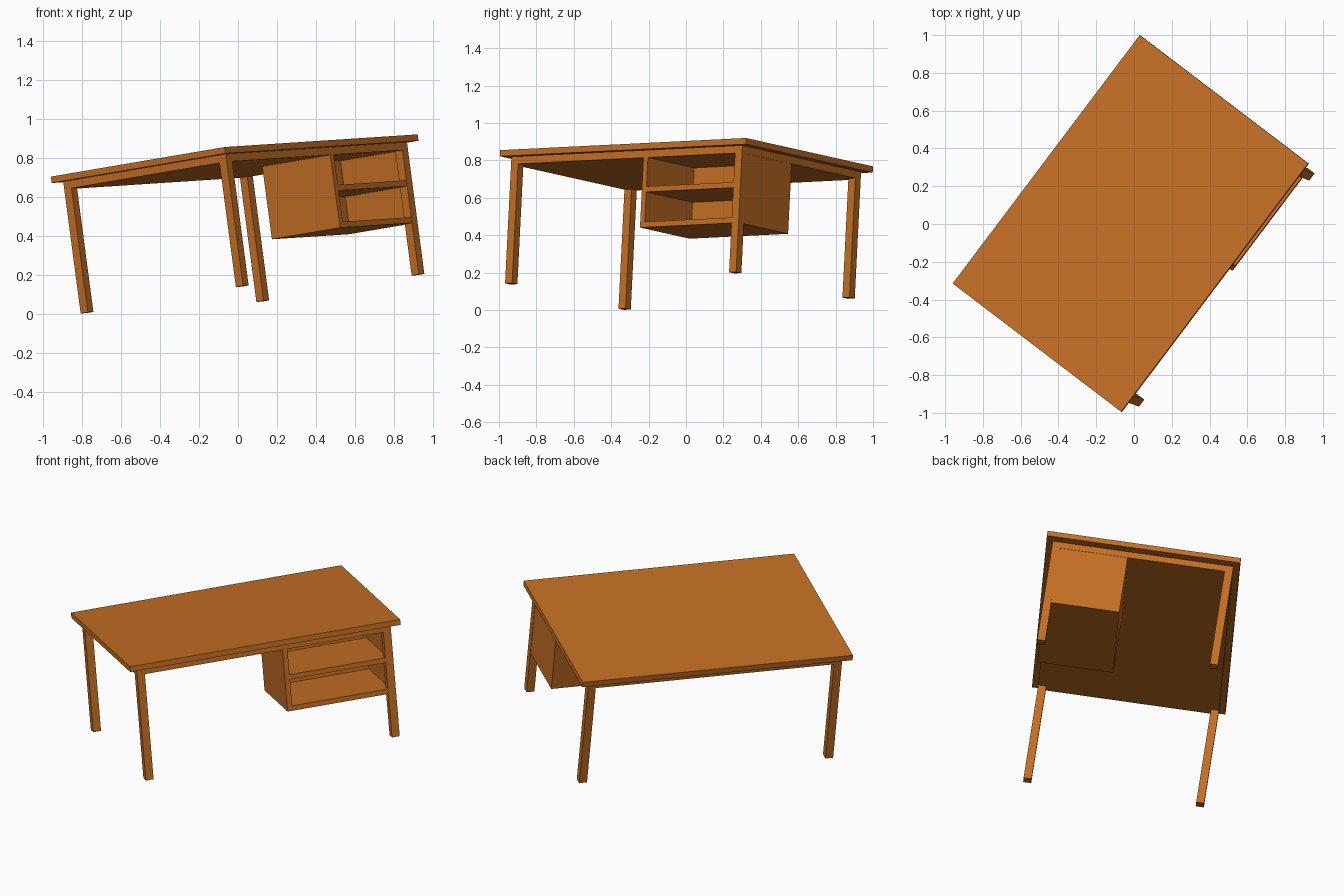
import bpy
from mathutils import Matrix, Vector

cube = bpy.data.objects.get("Cube")
if cube:
    bpy.data.objects.remove(cube, do_unlink=True)

# Single wood colour
wood = bpy.data.materials.new("orange_wood")
wood.use_nodes = True
color = (0.56, 0.16, 0.018, 1)
wood.diffuse_color = color
wood.node_tree.nodes["Principled BSDF"].inputs["Base Color"].default_value = color

# Tilted desk frame: along = length, out = towards the open front, down = leg direction
origin = Vector((-0.96, -0.315, 0.703))
along = Vector((0.99, 1.315, 0.065)).normalized()
out = Vector((0.895, -0.675, 0.152))
out = (out - along * out.dot(along)).normalized()
down = along.cross(out)
frame = Matrix((along, out, down)).transposed().to_4x4()
frame.translation = origin


def box(name, s, t, d):
    """Box spanning ranges along the length, depth and downward axes."""
    bpy.ops.mesh.primitive_cube_add(size=1)
    ob = bpy.context.object
    ob.name = ob.data.name = name
    size = [r[1] - r[0] for r in (s, t, d)]
    center = Vector([(r[0] + r[1]) / 2 for r in (s, t, d)])
    ob.data.transform(Matrix.Diagonal((*size, 1)))
    ob.matrix_world = frame @ Matrix.Translation(center)
    ob.data.materials.append(wood)
    return ob


length, depth, height = 1.647, 1.131, 0.716
top_t, under = 0.033, 0.073
inset_s, inset_t, leg = 0.05, 0.037, 0.047
end_s, end_t = length - inset_s, depth - inset_t

# Table top and the recessed slab below it
box("table_top", (0, length), (0, depth), (0, top_t))
box("under_slab", (inset_s, end_s), (inset_t, end_t), (top_t, under))

# Four square legs
for side, s in (("right", inset_s), ("left", end_s - leg)):
    for end, t in (("back", inset_t), ("front", end_t - leg)):
        box(f"{end}_{side}_leg", (s, s + leg), (t, t + leg), (under, height))

# Open-fronted cabinet hung beneath one end
panel = 0.03
s0, s1 = 0.936, end_s - 0.002
t0, t1 = 0.65, end_t - 0.001
bottom = 0.45
inner_s = (s0 + panel, s1 - panel)
inner_t = (t0 + panel, t1)
box("cabinet_inner_side", (s0, s0 + panel), (t0, t1), (under, bottom))
box("cabinet_outer_side", (s1 - panel, s1), (t0, t1), (under, bottom))
box("cabinet_back", inner_s, (t0, t0 + panel), (under, bottom))
box("cabinet_floor", inner_s, inner_t, (bottom - panel, bottom))
box("cabinet_shelf", inner_s, inner_t, (0.229, 0.229 + panel))
